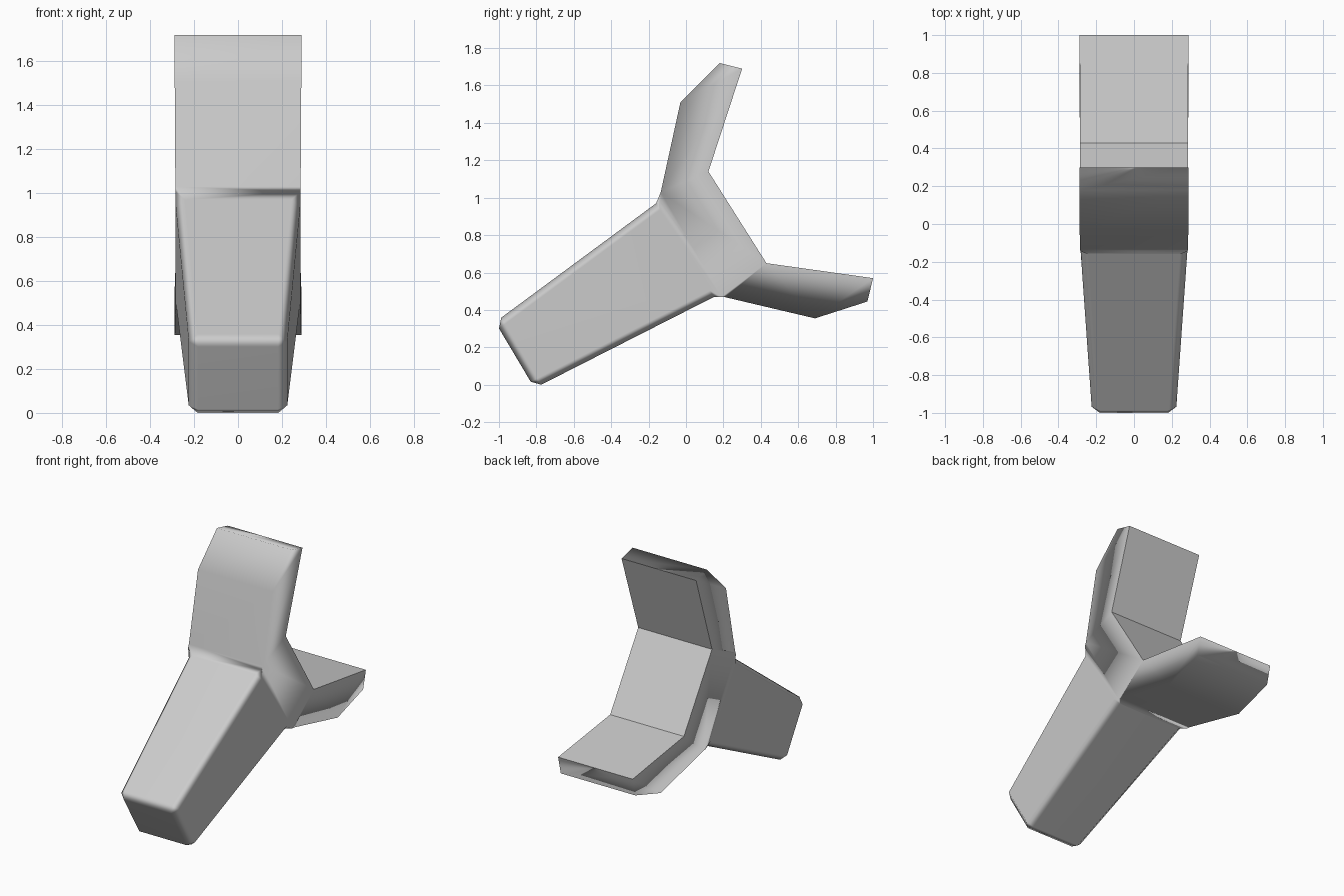
import bpy
import bmesh

cube = bpy.data.objects.get("Cube")
if cube:
    bpy.data.objects.remove(cube, do_unlink=True)

# One plain grey material
grey = bpy.data.materials.new("light_grey")
grey.use_nodes = True
colour = (0.6, 0.6, 0.6, 1.0)
grey.diffuse_color = colour
bsdf = grey.node_tree.nodes["Principled BSDF"]
bsdf.inputs["Base Color"].default_value = colour
bsdf.inputs["Roughness"].default_value = 0.7

# Side profile of the forked block: name -> (y, z, half width)
profile = {
    "nose_top": (-1.02, 0.335, 0.222),
    "nose_low": (-0.81, -0.018, 0.222),
    "root_low": (0.15, 0.47, 0.283),
    "neck_low": (0.21, 0.468, 0.285),
    "elbow_low": (0.69, 0.355, 0.288),
    "end_low": (0.97, 0.445, 0.288),
    "tip_low": (1.0, 0.57, 0.288),
    "crotch_low": (0.43, 0.65, 0.285),
    "crotch_top": (0.12, 1.14, 0.285),
    "tip_top": (0.30, 1.69, 0.288),
    "end_top": (0.18, 1.72, 0.288),
    "elbow_top": (-0.03, 1.51, 0.288),
    "neck_top": (-0.135, 1.03, 0.285),
    "root_top": (-0.16, 0.97, 0.283),
}

# Side panels: tapered body, hub and two prongs
panels = [
    ["nose_top", "nose_low", "root_low", "root_top"],
    ["root_top", "root_low", "neck_low", "crotch_low", "crotch_top", "neck_top"],
    ["neck_low", "elbow_low", "end_low", "tip_low", "crotch_low"],
    ["crotch_top", "tip_top", "end_top", "elbow_top", "neck_top"],
]

bm = bmesh.new()
left = {n: bm.verts.new((w, y, z)) for n, (y, z, w) in profile.items()}
right = {n: bm.verts.new((-w, y, z)) for n, (y, z, w) in profile.items()}
for panel in panels:
    bm.faces.new([left[n] for n in panel])
    bm.faces.new([right[n] for n in reversed(panel)])
names = list(profile)
for a, b in zip(names, names[1:] + names[:1]):
    bm.faces.new([left[a], right[a], right[b], left[b]])
bmesh.ops.recalc_face_normals(bm, faces=bm.faces)

# Crisp outline around the fork's inner faces and prong tips
inner = ["tip_low", "crotch_low", "crotch_top", "tip_top"]
for a, b in zip(inner, inner[1:]):
    for side in (left, right):
        bm.edges.get((side[a], side[b])).smooth = False
for n in inner + ["end_low", "end_top"]:
    bm.edges.get((left[n], right[n])).smooth = False

# Rounded edges of the nose and the tapered body
soft = [bm.edges.get((left[n], right[n])) for n in ("nose_top", "nose_low")]
for side in (left, right):
    for a, b in (("nose_top", "nose_low"), ("nose_top", "root_top"),
                 ("nose_low", "root_low")):
        soft.append(bm.edges.get((side[a], side[b])))
bmesh.ops.bevel(bm, geom=soft, offset=0.04, segments=1, profile=0.5,
                affect='EDGES', clamp_overlap=True)

for f in bm.faces:
    f.smooth = True
mesh = bpy.data.meshes.new("forked_block")
bm.to_mesh(mesh)
bm.free()
mesh.materials.append(grey)
block = bpy.data.objects.new("forked_block", mesh)
bpy.context.collection.objects.link(block)

# Large faces dominate the smooth shading
weighted = block.modifiers.new("weighted_normals", 'WEIGHTED_NORMAL')
weighted.keep_sharp = True
weighted.weight = 80
